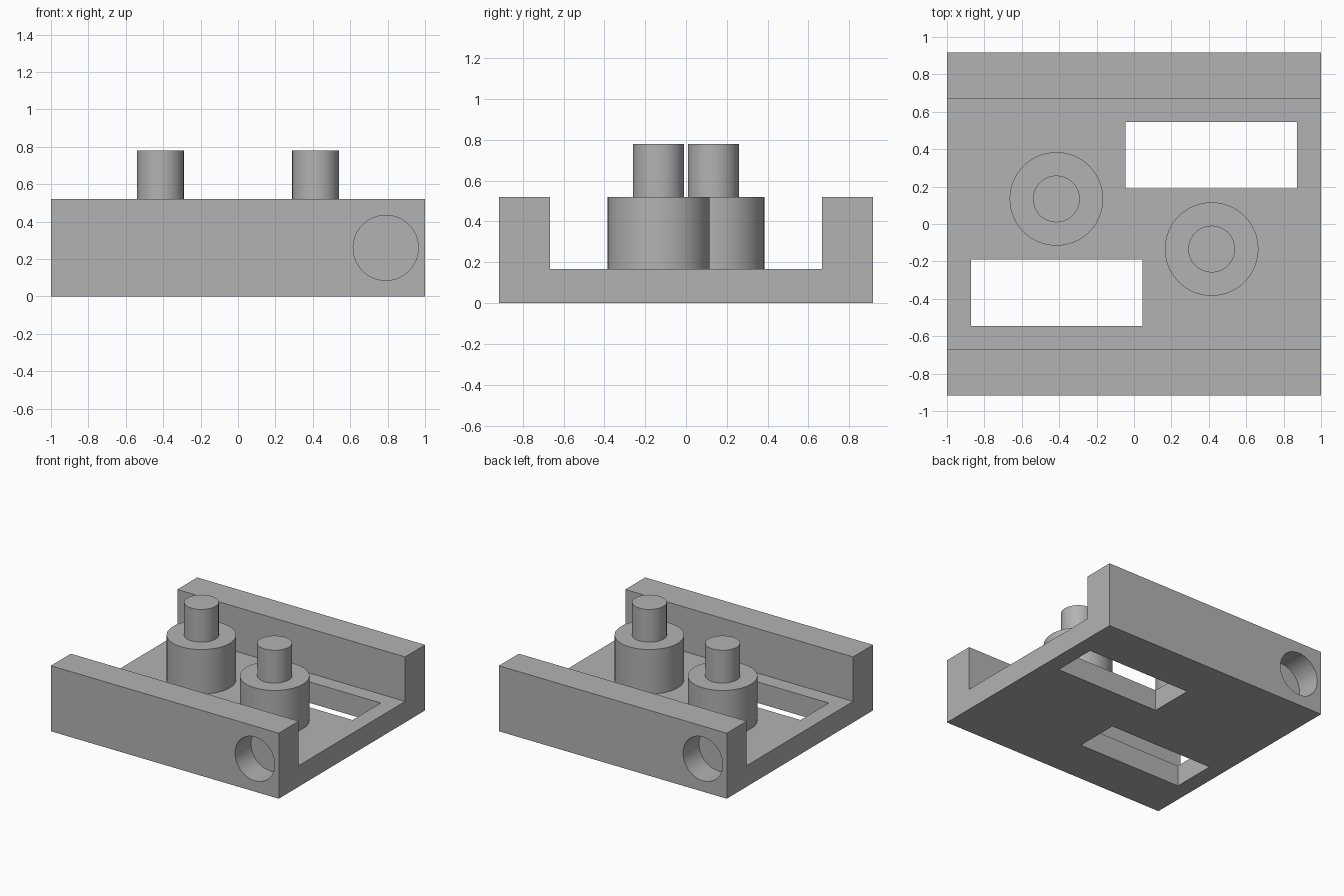
import bpy
import bmesh
from math import pi
from mathutils import Matrix, Vector

default = bpy.data.objects.get("Cube")
if default:
    bpy.data.objects.remove(default, do_unlink=True)

# Overall sizes
HALF_X, HALF_Y = 1.0, 0.917
FLOOR, HEIGHT, PIN_TOP = 0.167, 0.52, 0.78
WALL_IN = 0.667
HOLE_DEPTH = 0.2

grey = bpy.data.materials.new("plain_grey")
grey.use_nodes = True
colour = (0.45, 0.45, 0.45, 1)
grey.diffuse_color = colour
grey.node_tree.nodes["Principled BSDF"].inputs["Base Color"].default_value = colour


def finish(name, bm):
    """Turn a bmesh into a named grey object."""
    bmesh.ops.recalc_face_normals(bm, faces=bm.faces)
    mesh = bpy.data.meshes.new(name)
    bm.to_mesh(mesh)
    bm.free()
    mesh.materials.append(grey)
    obj = bpy.data.objects.new(name, mesh)
    bpy.context.collection.objects.link(obj)
    return obj


def box(name, x0, x1, y0, y1, z0, z1):
    bm = bmesh.new()
    centre = Vector((x0 + x1, y0 + y1, z0 + z1)) / 2
    size = Matrix.Diagonal((x1 - x0, y1 - y0, z1 - z0, 1))
    bmesh.ops.create_cube(bm, size=1, matrix=Matrix.Translation(centre) @ size)
    return finish(name, bm)


def cylinder(name, centre, radius, depth, turn=0):
    bm = bmesh.new()
    bmesh.ops.create_cone(bm, cap_ends=True, segments=64, radius1=radius, radius2=radius, depth=depth,
                          matrix=Matrix.Translation(centre) @ Matrix.Rotation(turn, 4, "X"))
    return finish(name, bm)


def smooth(obj):
    bpy.ops.object.select_all(action="DESELECT")
    obj.select_set(True)
    bpy.context.view_layer.objects.active = obj
    bpy.ops.object.shade_smooth_by_angle(angle=pi / 6)


def cut(body, cutter):
    """Subtract the cutter for good, then discard it."""
    cutter.hide_render = True
    mod = body.modifiers.new("cut", "BOOLEAN")
    mod.operation = "DIFFERENCE"
    mod.solver = "EXACT"
    mod.object = cutter
    bpy.context.view_layer.objects.active = body
    bpy.ops.object.modifier_apply(modifier=mod.name)
    bpy.data.objects.remove(cutter, do_unlink=True)


# Channel-shaped base: U profile extruded along x
half = [(HALF_Y, 0), (HALF_Y, HEIGHT), (WALL_IN, HEIGHT), (WALL_IN, FLOOR)]
profile = half + [(-y, z) for y, z in reversed(half)]
bm = bmesh.new()
face = bm.faces.new([bm.verts.new((-HALF_X, y, z)) for y, z in profile])
ext = bmesh.ops.extrude_face_region(bm, geom=[face])
bmesh.ops.translate(bm, vec=(2 * HALF_X, 0, 0),
                    verts=[v for v in ext["geom"] if isinstance(v, bmesh.types.BMVert)])
base = finish("channel_base", bm)

# Each feature repeats after a half turn about z
for side, label in ((1, "back"), (-1, "front")):
    # Slot through the floor
    xs = sorted((-0.045 * side, 0.872 * side))
    ys = sorted((0.19 * side, 0.545 * side))
    cut(base, box("slot_cutter", *xs, *ys, -0.1, 0.3))
    # Blind round hole in the outer wall
    cut(base, cylinder("hole_cutter", (-0.79 * side, HALF_Y * side, 0.26), 0.174, 2 * HOLE_DEPTH, pi / 2))
    # Stepped post: wide boss with a pin on top
    x, y = -0.415 * side, 0.134 * side
    smooth(cylinder(label + "_boss", (x, y, (FLOOR + HEIGHT) / 2), 0.25, HEIGHT - FLOOR))
    smooth(cylinder(label + "_pin", (x, y, (HEIGHT + PIN_TOP) / 2), 0.125, PIN_TOP - HEIGHT))

smooth(base)
